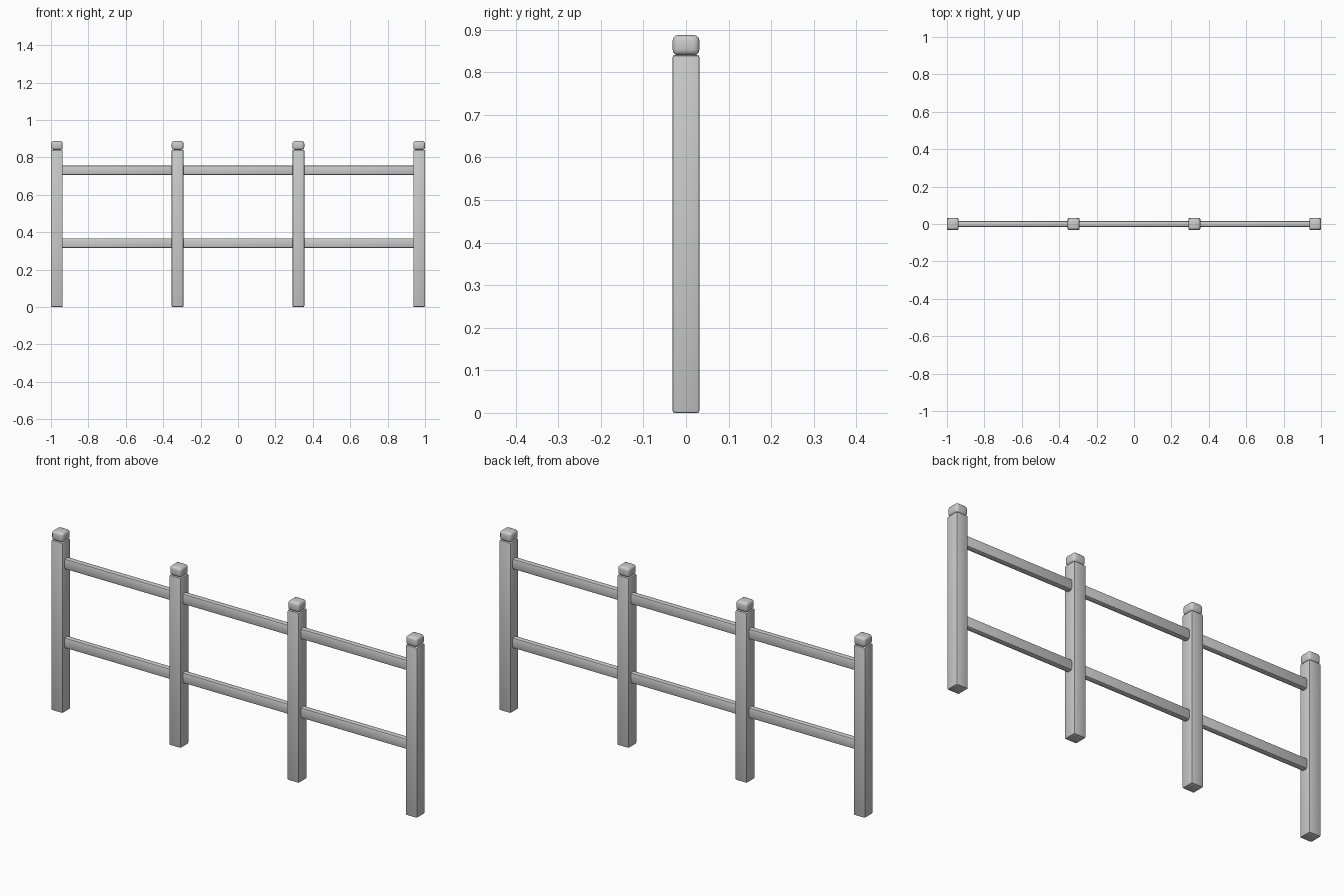
import bpy

if "Cube" in bpy.data.objects:
    bpy.data.objects.remove(bpy.data.objects["Cube"])

POST_W = 0.063
POST_X = [-0.9685, -0.3228, 0.3228, 0.9685]


def rounded_box(name, center, size, radius, segments):
    bpy.ops.mesh.primitive_cube_add(size=1, location=center)
    ob = bpy.context.object
    ob.name = name
    ob.scale = size
    bpy.ops.object.transform_apply(location=False, rotation=False, scale=True)
    bevel = ob.modifiers.new("soft_edges", 'BEVEL')
    bevel.width = radius
    bevel.segments = segments
    bpy.ops.object.modifier_apply(modifier=bevel.name)
    bpy.ops.object.shade_smooth_by_angle()
    return ob


# Posts with rounded caps
for i, x in enumerate(POST_X):
    rounded_box(f"post_{i + 1}", (x, 0, 0.42), (POST_W, POST_W, 0.84), 0.005, 2)
    rounded_box(f"post_cap_{i + 1}", (x, 0, 0.8635), (POST_W, POST_W, 0.047), 0.013, 3)

# Rails spanning each bay, ends tucked just inside the posts
for level, z in (("lower", 0.341), ("upper", 0.731)):
    for i in range(3):
        x0, x1 = POST_X[i] + POST_W / 2 - 0.008, POST_X[i + 1] - POST_W / 2 + 0.008
        rounded_box(f"{level}_rail_{i + 1}", ((x0 + x1) / 2, 0, z),
                    (x1 - x0, 0.03, 0.052), 0.008, 2)
